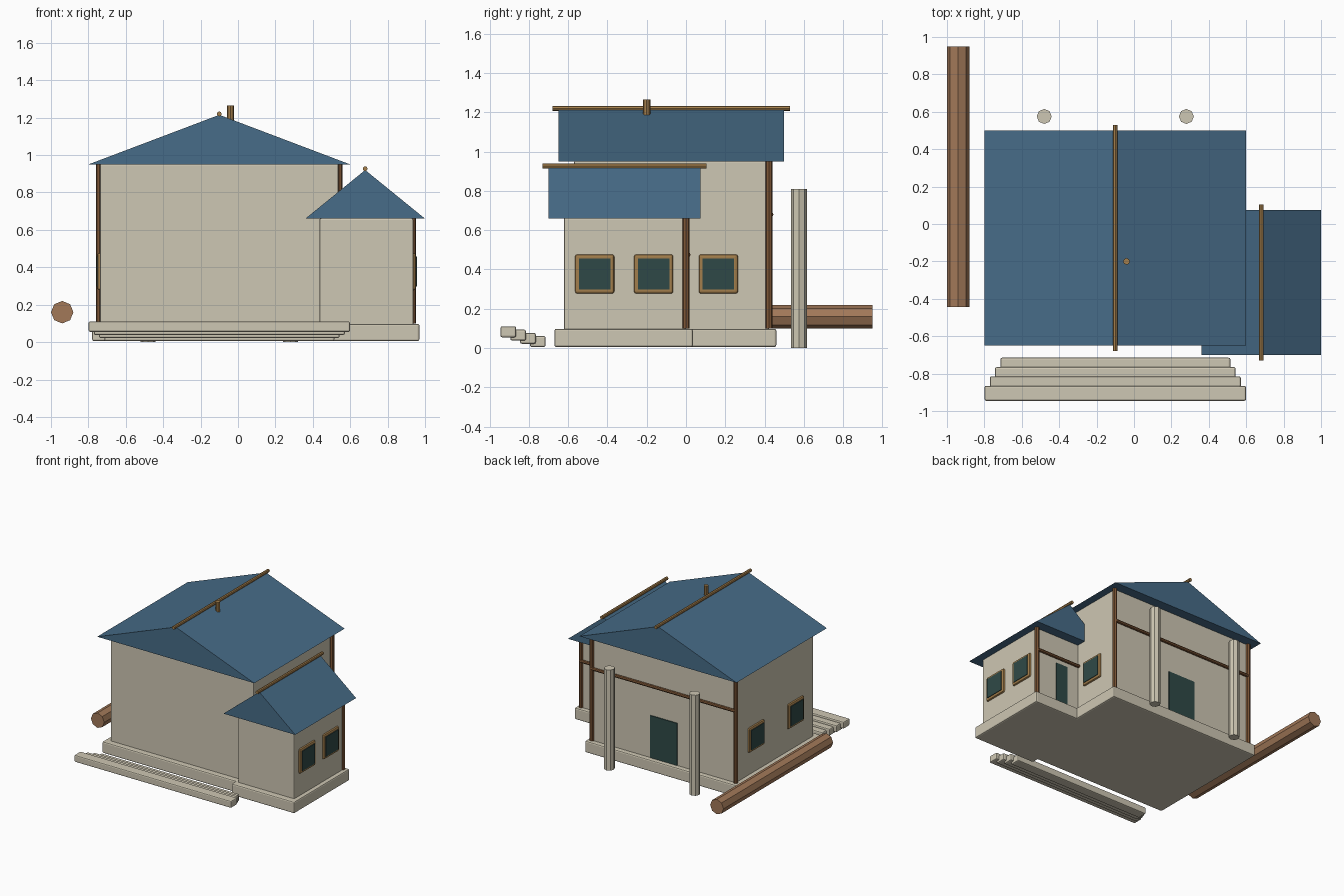
import bpy, bmesh
from mathutils import Vector

if "Cube" in bpy.data.objects:
    bpy.data.objects.remove(bpy.data.objects["Cube"], do_unlink=True)


def material(name, r, g, b):
    col = [((c / 255 + 0.055) / 1.055) ** 2.4 for c in (r, g, b)] + [1]
    m = bpy.data.materials.new(name)
    m.use_nodes = True
    m.diffuse_color = col
    bsdf = next(n for n in m.node_tree.nodes if n.type == 'BSDF_PRINCIPLED')
    bsdf.inputs["Base Color"].default_value = col
    return m


CREAM = material("cream_plaster", 206, 199, 179)
BLUE = material("blue_roof", 71, 108, 136)
LOG = material("log_brown", 162, 121, 89)
BROWN = material("dark_timber", 127, 87, 55)
GOLD = material("golden_timber", 164, 127, 76)
GLASS = material("dark_green", 47, 73, 71)


def add_object(name, bm, mat):
    bmesh.ops.recalc_face_normals(bm, faces=bm.faces)
    mesh = bpy.data.meshes.new(name)
    bm.to_mesh(mesh)
    bm.free()
    mesh.materials.append(mat)
    ob = bpy.data.objects.new(name, mesh)
    bpy.context.collection.objects.link(ob)
    return ob


def box(name, x, y, z, mat, bevel=0.0):
    """Box from (min, max) pairs, with optional rounded edges."""
    bm = bmesh.new()
    bmesh.ops.create_cube(bm, size=1)
    for v in bm.verts:
        for i, (lo, hi) in enumerate((x, y, z)):
            v.co[i] = lo if v.co[i] < 0 else hi
    ob = add_object(name, bm, mat)
    if bevel:
        mod = ob.modifiers.new("edges", 'BEVEL')
        mod.width = bevel
        mod.segments = 2
    return ob


def pole(name, start, end, radius, mat):
    """Eight-sided pole between two points."""
    a, b = Vector(start), Vector(end)
    bm = bmesh.new()
    bmesh.ops.create_cone(bm, cap_ends=True, segments=8, radius1=radius,
                          radius2=radius, depth=(b - a).length)
    ob = add_object(name, bm, mat)
    ob.location = (a + b) / 2
    ob.rotation_euler = (b - a).to_track_quat('Z', 'Y').to_euler()
    return ob


def gable_roof(name, x, y, z):
    """Solid triangular prism with the ridge along y."""
    bm = bmesh.new()
    outline = [(x[0], z[0]), (x[1], z[0]), (sum(x) / 2, z[1])]
    face = bm.faces.new([bm.verts.new((px, y[0], pz)) for px, pz in outline])
    ext = bmesh.ops.extrude_face_region(bm, geom=[face])
    moved = [g for g in ext["geom"] if isinstance(g, bmesh.types.BMVert)]
    bmesh.ops.translate(bm, verts=moved, vec=(0, y[1] - y[0], 0))
    add_object(name, bm, BLUE)


def window(name, wall_x, side, y):
    """Framed window on a side wall; side is the outward x direction."""
    for part, half, out, mat, bevel in (("frame", 0.1, 0.014, GOLD, 0.012),
                                        ("pane", 0.08, 0.019, GLASS, 0.0)):
        xs = sorted((wall_x - side * 0.02, wall_x + side * out))
        box(f"{name}_{part}", xs, (y - half, y + half),
            (0.377 - half, 0.377 + half), mat, bevel)


# Main house
box("main_base", (-0.78, 0.58), (-0.615, 0.46), (0.005, 0.098), CREAM, 0.01)
box("main_walls", (-0.738, 0.538), (-0.57, 0.422), (0.09, 0.952), CREAM, 0.008)
gable_roof("main_roof", (-0.8, 0.6), (-0.65, 0.5), (0.95, 1.215))
pole("main_ridge_pole", (-0.1, -0.68, 1.22), (-0.1, 0.53, 1.22), 0.013, GOLD)
pole("chimney", (-0.04, -0.2, 1.17), (-0.04, -0.2, 1.265), 0.018, GOLD)

# Side wing
box("wing_base", (0.41, 0.97), (-0.67, 0.035), (0.005, 0.098), CREAM, 0.01)
box("wing_walls", (0.435, 0.937), (-0.622, 0.0), (0.09, 0.662), CREAM, 0.008)
gable_roof("wing_roof", (0.36, 1.0), (-0.7, 0.075), (0.66, 0.92))
pole("wing_ridge_pole", (0.68, -0.73, 0.927), (0.68, 0.105, 0.927), 0.013, GOLD)

# Corner posts and rails at the back
for name, x, y, top in (("left_post", -0.74, 0.423, 0.95),
                        ("right_post", 0.54, 0.423, 0.95),
                        ("wing_post", 0.934, 0.0, 0.66)):
    pole(name, (x, y, 0.1), (x, y, top), 0.018, BROWN)
pole("main_rail", (-0.74, 0.432, 0.68), (0.54, 0.432, 0.68), 0.013, BROWN)
pole("wing_rail", (0.53, 0.01, 0.475), (0.934, 0.01, 0.475), 0.013, BROWN)

# Doors at the back
box("main_door", (-0.22, 0.02), (0.4, 0.429), (0.1, 0.44), GLASS)
box("wing_door", (0.645, 0.75), (-0.02, 0.007), (0.1, 0.43), GLASS)

# Windows
for i, y in enumerate((0.165, -0.335)):
    window(f"left_window_{i + 1}", -0.738, -1, y)
window("right_window", 0.538, 1, 0.165)
for i, y in enumerate((-0.465, -0.165)):
    window(f"wing_window_{i + 1}", 0.937, 1, y)

# Front steps, rising outward
for i in range(4):
    half = 0.615 + 0.028 * i
    y, z = -0.755 - 0.05 * i, 0.033 + 0.0165 * i
    box(f"step_{i + 1}", (-0.1 - half, -0.1 + half), (y - 0.04, y + 0.04),
        (z - 0.028, z + 0.028), CREAM, 0.009)

# Free-standing columns and the fallen log
for name, x in (("left_column", 0.28), ("right_column", -0.48)):
    pole(name, (x, 0.575, 0), (x, 0.575, 0.81), 0.04, CREAM)
pole("log", (-0.94, -0.445, 0.16), (-0.94, 0.95, 0.16), 0.06, LOG)
